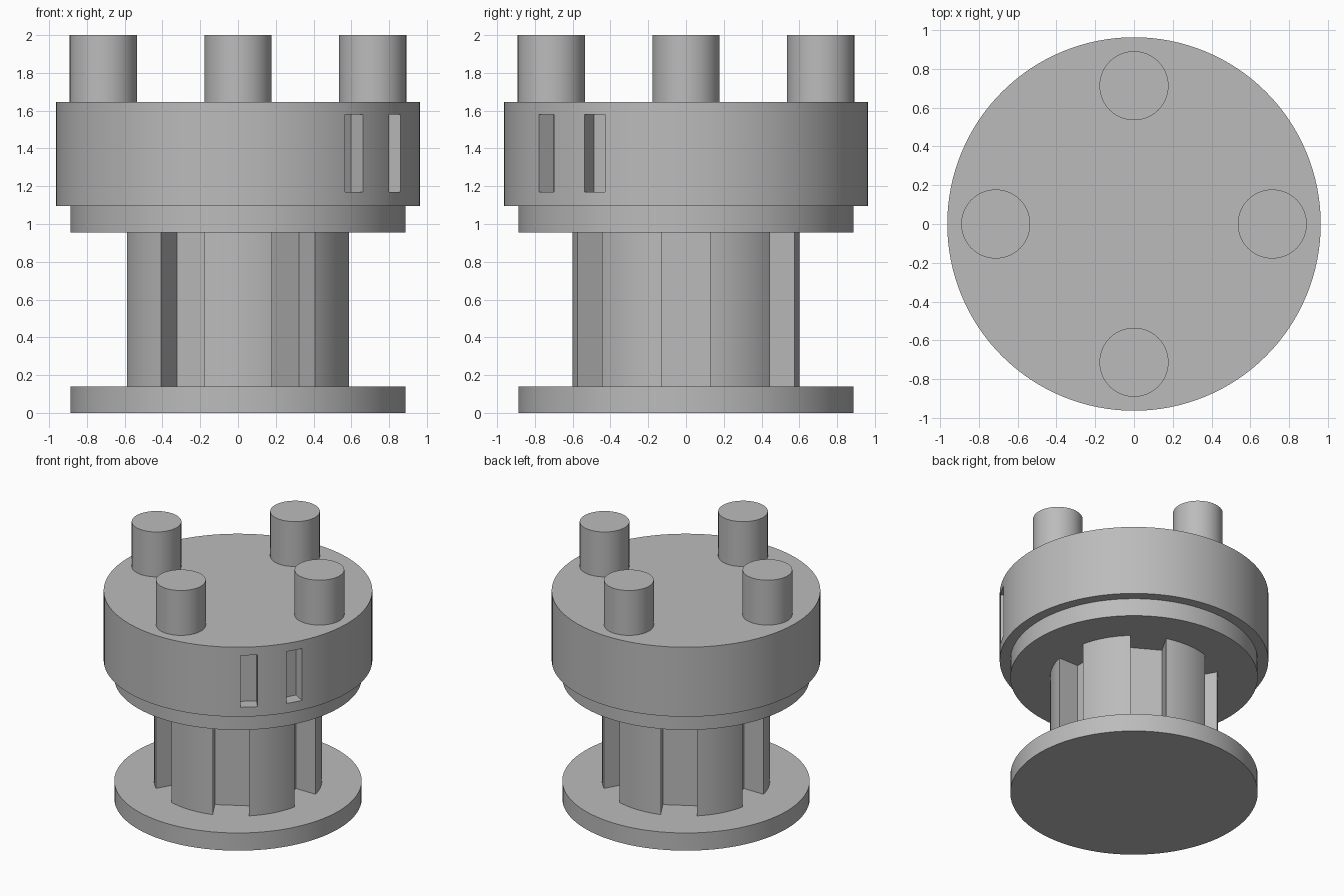
import bpy, bmesh, math
from mathutils import Matrix

if "Cube" in bpy.data.objects:
    bpy.data.objects.remove(bpy.data.objects["Cube"], do_unlink=True)

# Single plain material
grey = bpy.data.materials.new("plain_grey")
grey.use_nodes = True
colour = (0.5, 0.5, 0.5, 1)
grey.diffuse_color = colour
grey.node_tree.nodes["Principled BSDF"].inputs["Base Color"].default_value = colour


def add_object(name, bm):
    bmesh.ops.recalc_face_normals(bm, faces=bm.faces)
    mesh = bpy.data.meshes.new(name)
    bm.to_mesh(mesh)
    bm.free()
    mesh.materials.append(grey)
    obj = bpy.data.objects.new(name, mesh)
    bpy.context.collection.objects.link(obj)
    return obj


def smooth(obj):
    bpy.ops.object.select_all(action='DESELECT')
    obj.select_set(True)
    bpy.context.view_layer.objects.active = obj
    bpy.ops.object.shade_smooth_by_angle(angle=math.radians(25))


def extrude_outline(name, points, z0, z1):
    bm = bmesh.new()
    face = bm.faces.new([bm.verts.new((x, y, z0)) for x, y in points])
    top = bmesh.ops.extrude_face_region(bm, geom=[face])["geom"]
    verts = [v for v in top if isinstance(v, bmesh.types.BMVert)]
    bmesh.ops.translate(bm, verts=verts, vec=(0, 0, z1 - z0))
    return add_object(name, bm)


def cylinder(name, radius, z0, z1, x=0, y=0, sides=96):
    ring = [2 * math.pi * i / sides for i in range(sides)]
    return extrude_outline(name, [(x + radius * math.cos(a), y + radius * math.sin(a))
                                  for a in ring], z0, z1)


# Base plate and the collar under the drum
smooth(cylinder("base_plate", 0.887, 0, 0.14))
smooth(cylinder("collar", 0.887, 0.955, 1.095))

# Column: six rounded lobes separated by straight-sided grooves
R, lobe_half, groove_half, depth = 0.602, math.radians(17.5), math.radians(12.5), 0.17
outline = []
for k in range(6):
    mid = math.radians(60 * k - 90)
    for i in range(13):
        a = mid - lobe_half + 2 * lobe_half * i / 12
        outline.append((R * math.cos(a), R * math.sin(a)))
    g = mid + math.radians(30)
    for a in (g - groove_half, g + groove_half):
        outline.append((R * math.cos(a) - depth * math.cos(g),
                        R * math.sin(a) - depth * math.sin(g)))
smooth(extrude_outline("grooved_column", outline, 0.14, 0.955))

# Drum with two upright slots cut into its front left side
drum = cylinder("drum", 0.963, 1.095, 1.645, sides=128)
for angle in (-50.3, -30.2):
    bm = bmesh.new()
    place = (Matrix.Rotation(math.radians(angle), 4, 'Z')
             @ Matrix.Translation((0.961, 0, 1.375))
             @ Matrix.Diagonal((0.2, 0.124, 0.41, 1)))
    bmesh.ops.create_cube(bm, size=1, matrix=place)
    cutter = add_object("slot_cutter", bm)
    cutter.hide_render = True
    bpy.context.view_layer.objects.active = drum
    mod = drum.modifiers.new("slot", 'BOOLEAN')
    mod.operation, mod.solver, mod.object = 'DIFFERENCE', 'EXACT', cutter
    bpy.ops.object.modifier_apply(modifier=mod.name)
    bpy.data.objects.remove(cutter, do_unlink=True)
smooth(drum)

# Four round pins on top
for name, x, y in (("left", 1, 0), ("right", -1, 0), ("front", 0, -1), ("back", 0, 1)):
    smooth(cylinder(name + "_pin", 0.178, 1.645, 2, 0.713 * x, 0.713 * y, 64))
